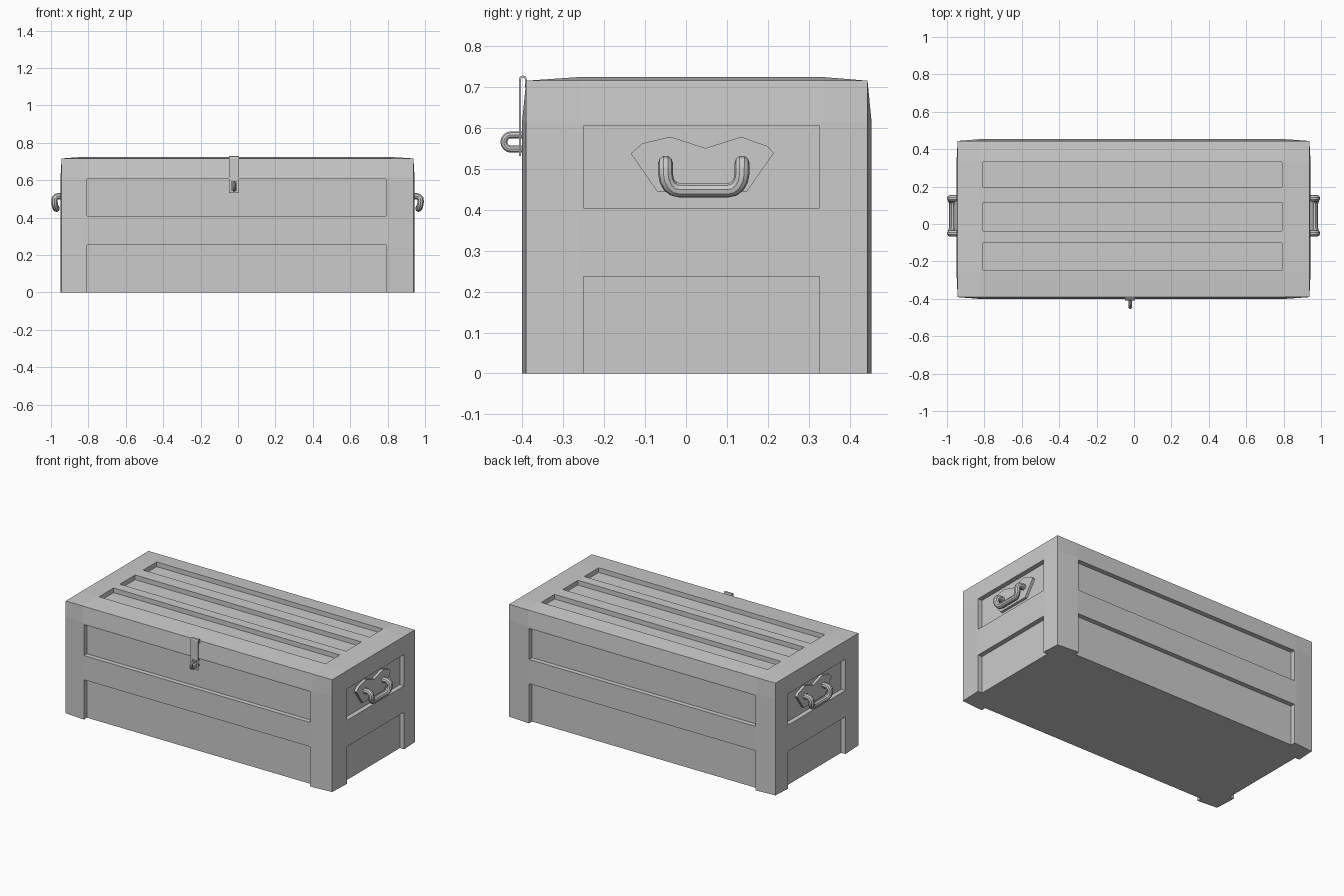
import bpy, bmesh
from math import sin, cos, pi

if "Cube" in bpy.data.objects:
    bpy.data.objects.remove(bpy.data.objects["Cube"])

CX = -0.0025          # middle plane of the chest along x


def add_mesh(name, bm):
    bmesh.ops.recalc_face_normals(bm, faces=bm.faces[:])
    me = bpy.data.meshes.new(name)
    bm.to_mesh(me)
    bm.free()
    ob = bpy.data.objects.new(name, me)
    bpy.context.collection.objects.link(ob)
    return ob


def activate(ob):
    bpy.ops.object.select_all(action='DESELECT')
    ob.select_set(True)
    bpy.context.view_layer.objects.active = ob


def box(bm, lo, hi):
    for v in bmesh.ops.create_cube(bm, size=1)['verts']:
        v.co = [l + (h - l) * (c + 0.5) for l, h, c in zip(lo, hi, v.co)]


def tube(name, pts, radius):
    cu = bpy.data.curves.new(name, 'CURVE')
    cu.dimensions = '3D'
    cu.bevel_depth = radius
    cu.bevel_resolution = 3
    cu.use_fill_caps = True
    sp = cu.splines.new('POLY')
    sp.points.add(len(pts) - 1)
    for p, co in zip(sp.points, pts):
        p.co = (*co, 1)
    ob = bpy.data.objects.new(name, cu)
    bpy.context.collection.objects.link(ob)
    activate(ob)
    bpy.ops.object.convert(target='MESH')
    ob = bpy.context.object
    ob.name = name
    bpy.ops.object.shade_smooth_by_angle()
    return ob


# Chest body: a block whose faces bend in slightly towards the edges
X0, X1, Y0, Y1, Z1 = -0.949, 0.944, -0.401, 0.454, 0.725
bm = bmesh.new()
box(bm, (X0, Y0, 0), (X1, Y1, Z1))
for axis, cuts in enumerate([(-0.82, 0.80), (-0.26, 0.335), (0.10, 0.615)]):
    for c in cuts:
        co, no = [0, 0, 0], [0, 0, 0]
        co[axis], no[axis] = c, 1
        bmesh.ops.bisect_plane(bm, geom=bm.verts[:] + bm.edges[:] + bm.faces[:],
                               plane_co=co, plane_no=no)
for v in bm.verts:
    x, y, z = v.co
    sx = (x > X1 - 0.001) - (x < X0 + 0.001)
    sy = (y > Y1 - 0.001) - (y < Y0 + 0.001)
    top = z > Z1 - 0.001
    if sx and (sy or top):
        v.co.x -= 0.006 * sx
    if sy and (sx or top):
        v.co.y -= 0.010 * sy
    if top and (sx or sy):
        v.co.z -= 0.009
body = add_mesh("chest_body", bm)

# Recessed panels cut into the four sides and the lid
D = 0.03
bm = bmesh.new()
for y0, y1 in ((-1, Y0 + D), (Y1 - D, 1)):
    box(bm, (-0.807, y0, 0.408), (0.79, y1, 0.605))
    box(bm, (-0.807, y0, -0.1), (0.79, y1, 0.253))
for x0, x1 in ((-2, X0 + D), (X1 - D, 2)):
    box(bm, (x0, -0.251, 0.405), (x1, 0.326, 0.605))
    box(bm, (x0, -0.251, -0.1), (x1, 0.326, 0.237))
for y0, y1 in ((0.197, 0.332), (-0.038, 0.115), (-0.248, -0.102)):
    box(bm, (-0.807, y0, Z1 - D), (0.79, y1, 1))
cutter = add_mesh("panel_cutter", bm)
cutter.hide_render = True
mod = body.modifiers.new("panels", 'BOOLEAN')
mod.operation = 'DIFFERENCE'
mod.solver = 'EXACT'
mod.use_self = True
mod.object = cutter
activate(body)
bpy.ops.object.modifier_apply(modifier=mod.name)
bpy.data.objects.remove(cutter)

# Handles with mounting plates on both ends
plate = [(-0.135, 0.538), (-0.106, 0.563), (-0.038, 0.579), (0.048, 0.551),
         (0.135, 0.579), (0.199, 0.556), (0.215, 0.539), (0.148, 0.444), (-0.07, 0.444)]
half = [(0.920, 0.0935, 0.513), (0.953, 0.0935, 0.515), (0.967, 0.0935, 0.511),
        (0.975, 0.0935, 0.502), (0.977, 0.0935, 0.488), (0.975, 0.091, 0.473),
        (0.972, 0.084, 0.460), (0.968, 0.073, 0.451), (0.966, 0.058, 0.448)]
for side, s in (("right", 1), ("left", -1)):
    def mx(x):
        return CX + s * (x - CX)
    bm = bmesh.new()
    f = bm.faces.new([bm.verts.new((mx(0.905), y, z)) for y, z in plate])
    ext = bmesh.ops.extrude_face_region(bm, geom=[f])['geom']
    for v in ext:
        if isinstance(v, bmesh.types.BMVert):
            v.co.x = mx(0.930)
    add_mesh(side + "_handle_plate", bm)
    path = [(mx(x), 0.0435 - y, z) for x, y, z in half]
    path += [(mx(x), 0.0435 + y, z) for x, y, z in reversed(half)]
    tube(side + "_handle", path, 0.018)

# Hasp strap: folded strip with a slot for the staple
prof = [(-0.4065, 0.532), (-0.4065, 0.545), (-0.4065, 0.592), (-0.4065, 0.715)]
prof += [(-0.399 - 0.0075 * cos(a * pi / 4), 0.719 + 0.0075 * sin(a * pi / 4)) for a in range(5)]
prof += [(-0.3915, 0.700)]
xs = [-0.048, -0.034, -0.007, 0.005]
bm = bmesh.new()
grid = [[bm.verts.new((x, y, z)) for x in xs] for y, z in prof]
for i in range(len(prof) - 1):
    for j in range(3):
        if (i, j) != (1, 1):
            bm.faces.new((grid[i][j], grid[i][j + 1], grid[i + 1][j + 1], grid[i + 1][j]))
strap = add_mesh("hasp_strap", bm)
sol = strap.modifiers.new("thickness", 'SOLIDIFY')
sol.thickness = 0.005
sol.offset = 0

# Staple loop passing through the hasp slot
arc = [(-0.0205, -0.428 - 0.0175 * sin(a * pi / 8), 0.566 + 0.0175 * cos(a * pi / 8)) for a in range(9)]
tube("hasp_staple", [(-0.0205, -0.36, 0.5835)] + arc + [(-0.0205, -0.36, 0.5485)], 0.009)
